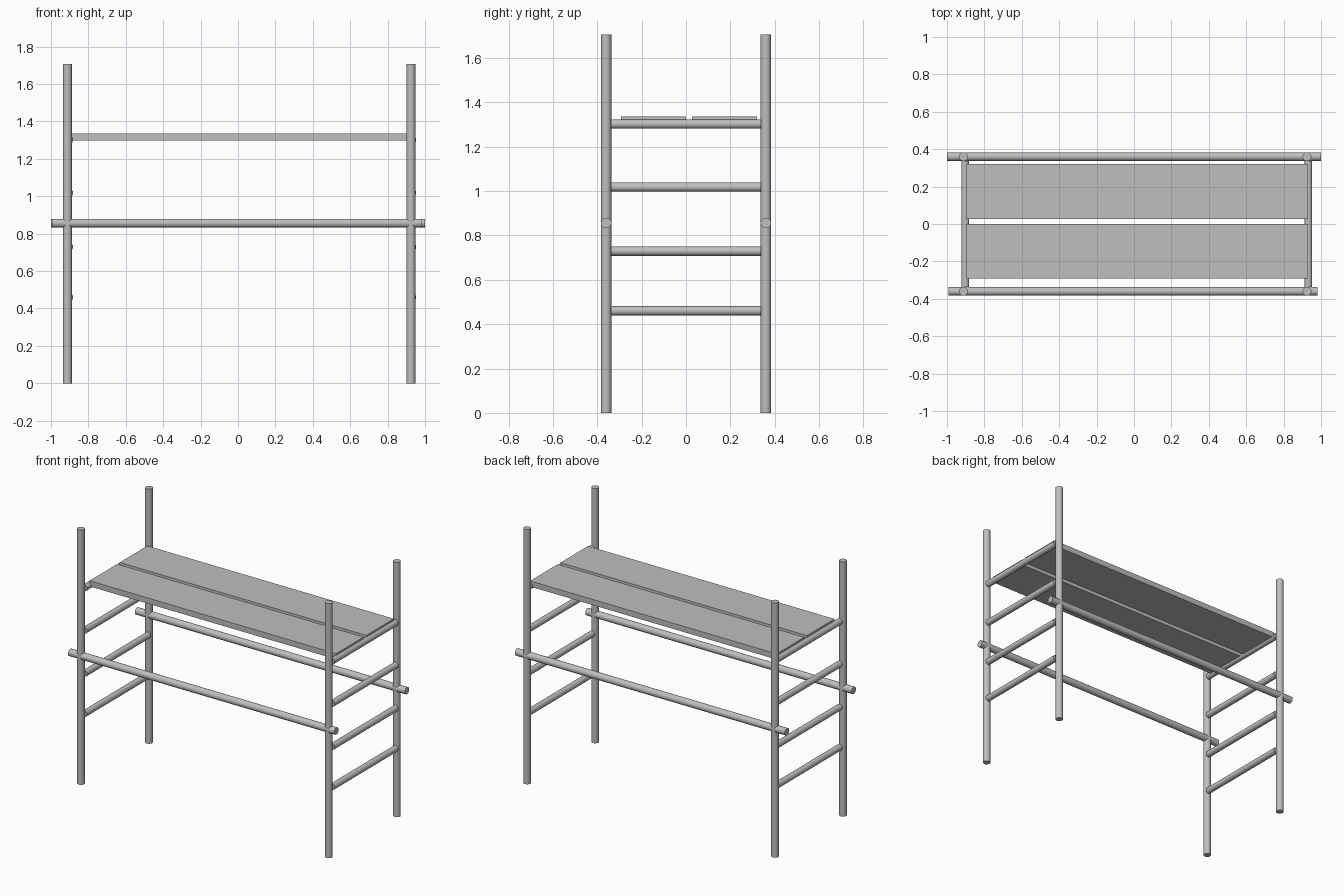
import bpy
import math

if "Cube" in bpy.data.objects:
    bpy.data.objects.remove(bpy.data.objects["Cube"])

metal = bpy.data.materials.new("light grey metal")
metal.diffuse_color = (0.52, 0.52, 0.52, 1)
metal.use_nodes = True
metal.node_tree.nodes["Principled BSDF"].inputs["Base Color"].default_value = metal.diffuse_color


def finish(obj, name):
    obj.name = name
    obj.data.materials.append(metal)
    return obj


def tube(name, center, length, radius, axis):
    """Capped round tube along the x, y or z axis."""
    rot = {"x": (0, math.pi / 2, 0), "y": (math.pi / 2, 0, 0), "z": (0, 0, 0)}[axis]
    bpy.ops.mesh.primitive_cylinder_add(vertices=32, radius=radius, depth=length,
                                        location=center, rotation=rot)
    bpy.ops.object.transform_apply(location=False, rotation=True, scale=True)
    bpy.ops.object.shade_smooth_by_angle(angle=math.radians(40))
    return finish(bpy.context.object, name)


def box(name, lo, hi):
    mid = [(a + b) / 2 for a, b in zip(lo, hi)]
    bpy.ops.mesh.primitive_cube_add(size=1, location=mid)
    obj = bpy.context.object
    obj.scale = [b - a for a, b in zip(lo, hi)]
    bpy.ops.object.transform_apply(location=False, rotation=False, scale=True)
    return finish(obj, name)


R = 0.0235        # main tube radius
POST_H = 1.706
POST_Y = 0.36

# Ladder end frames: two posts joined by four rungs, rungs slightly off the post axis
for side, post_x, rung_x in (("left", -0.912, -0.902), ("right", 0.925, 0.932)):
    for depth, y in (("front", -POST_Y), ("back", POST_Y)):
        tube(f"{depth}_{side}_post", (post_x, y, POST_H / 2), POST_H, R, "z")
    for i, z in enumerate((0.46, 0.729, 1.018, 1.302)):
        tube(f"{side}_rung_{i + 1}", (rung_x, 0, z), 0.674, 0.021, "y")

# Long horizontal rails passing through the posts
for depth, y, x0, x1 in (("front", -POST_Y, -0.991, 0.982), ("back", POST_Y, -1.0, 1.0)):
    tube(f"{depth}_rail", ((x0 + x1) / 2, y, 0.856), x1 - x0, R, "x")

# Two deck planks resting on the top rungs
for depth, y0, y1 in (("front", -0.292, 0.0), ("back", 0.028, 0.32)):
    box(f"{depth}_plank", (-0.896, y0, 1.297), (0.931, y1, 1.335))
